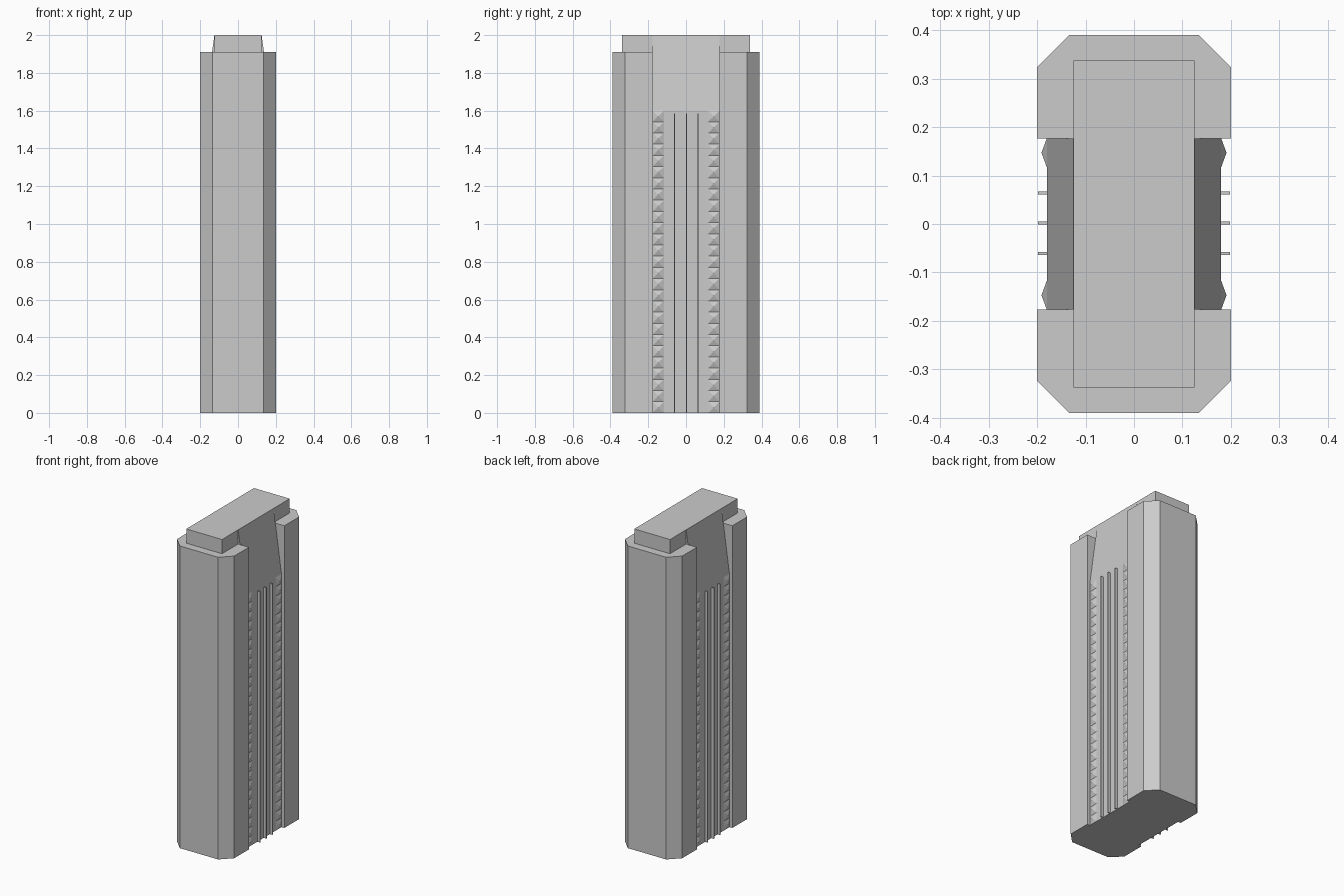
import bpy, bmesh

if "Cube" in bpy.data.objects:
    bpy.data.objects.remove(bpy.data.objects["Cube"])


def make_object(name, bm):
    bmesh.ops.recalc_face_normals(bm, faces=bm.faces)
    mesh = bpy.data.meshes.new(name)
    bm.to_mesh(mesh)
    bm.free()
    obj = bpy.data.objects.new(name, mesh)
    bpy.context.collection.objects.link(obj)
    return obj


def prism(bm, points, direction):
    """Extrude a flat outline of 3D points along a direction."""
    face = bm.faces.new([bm.verts.new(p) for p in points])
    ext = bmesh.ops.extrude_face_region(bm, geom=[face])
    verts = [g for g in ext["geom"] if isinstance(g, bmesh.types.BMVert)]
    bmesh.ops.translate(bm, verts=verts, vec=direction)


def box(bm, x0, x1, y0, y1, z0, z1):
    prism(bm, [(x0, y0, z0), (x1, y0, z0), (x1, y1, z0), (x0, y1, z0)], (0, 0, z1 - z0))


def box_object(name, *bounds):
    bm = bmesh.new()
    box(bm, *bounds)
    return make_object(name, bm)


def combine(target, other, operation):
    mod = target.modifiers.new(operation.lower(), 'BOOLEAN')
    mod.operation = operation
    mod.solver = 'EXACT'
    mod.object = other
    bpy.context.view_layer.objects.active = target
    bpy.ops.object.modifier_apply(modifier=mod.name)
    bpy.data.objects.remove(other)


HX, HY, CH = 0.2, 0.39, 0.066      # footprint half sizes and corner chamfer
BAY, WALL, TOP_X = 0.177, 0.18, 0.125
BEND = 1.6                         # height where the side wall starts leaning in

# Chamfered tower shaft
bm = bmesh.new()
outline = [(HX, HY - CH), (HX - CH, HY), (CH - HX, HY), (-HX, HY - CH),
           (-HX, CH - HY), (CH - HX, -HY), (HX - CH, -HY), (HX, CH - HY)]
prism(bm, [(x, y, 0) for x, y in outline], (0, 0, 1.91))
tower = make_object("tower", bm)

# Roof block and the stub trimmed by the leaning bay walls
combine(tower, box_object("roof_block", -TOP_X, TOP_X, -0.338, 0.338, 1.8, 2.0), 'UNION')
combine(tower, box_object("bay_head", -0.15, 0.15, -BAY, BAY, 1.8, 2.0), 'UNION')

# Recessed bay cut into each long side
slope = (WALL - TOP_X) / (2.0 - BEND)
for s in (1, -1):
    bm = bmesh.new()
    profile = [(0.3, -0.1), (WALL, -0.1), (WALL, BEND), (TOP_X - 0.1 * slope, 2.1), (0.3, 2.1)]
    prism(bm, [(s * x, -BAY, z) for x, z in profile], (0, 2 * BAY, 0))
    combine(tower, make_object("bay_cutter", bm), 'DIFFERENCE')

# Columns of pyramid-shaped bay windows
ROWS = 27
pitch = BEND / ROWS
bm = bmesh.new()
for s in (1, -1):
    for yc in (-0.147, 0.147):
        for i in range(ROWS):
            z = i * pitch
            base = [bm.verts.new((s * WALL, yc + dy, z + dz)) for dy, dz in
                    ((-0.03, 0), (0.03, 0), (0.03, pitch), (-0.03, pitch))]
            tip = bm.verts.new((s * 0.191, yc, z + pitch / 2))
            for k in range(4):
                pair = (base[k], base[(k + 1) % 4])
                bm.faces.new((*pair, tip) if s > 0 else (*pair[::-1], tip))
bmesh.ops.remove_doubles(bm, verts=bm.verts, dist=1e-5)
mesh = bpy.data.meshes.new("window_studs")
bm.to_mesh(mesh)
bm.free()
bpy.context.collection.objects.link(bpy.data.objects.new("window_studs", mesh))

# Thin vertical fins between the window columns
bm = bmesh.new()
for s in (1, -1):
    for yc in (-0.061, 0.002, 0.064):
        box(bm, s * (WALL - 0.001), s * 0.198, yc - 0.003, yc + 0.003, 0, 1.585)
make_object("facade_fins", bm)
